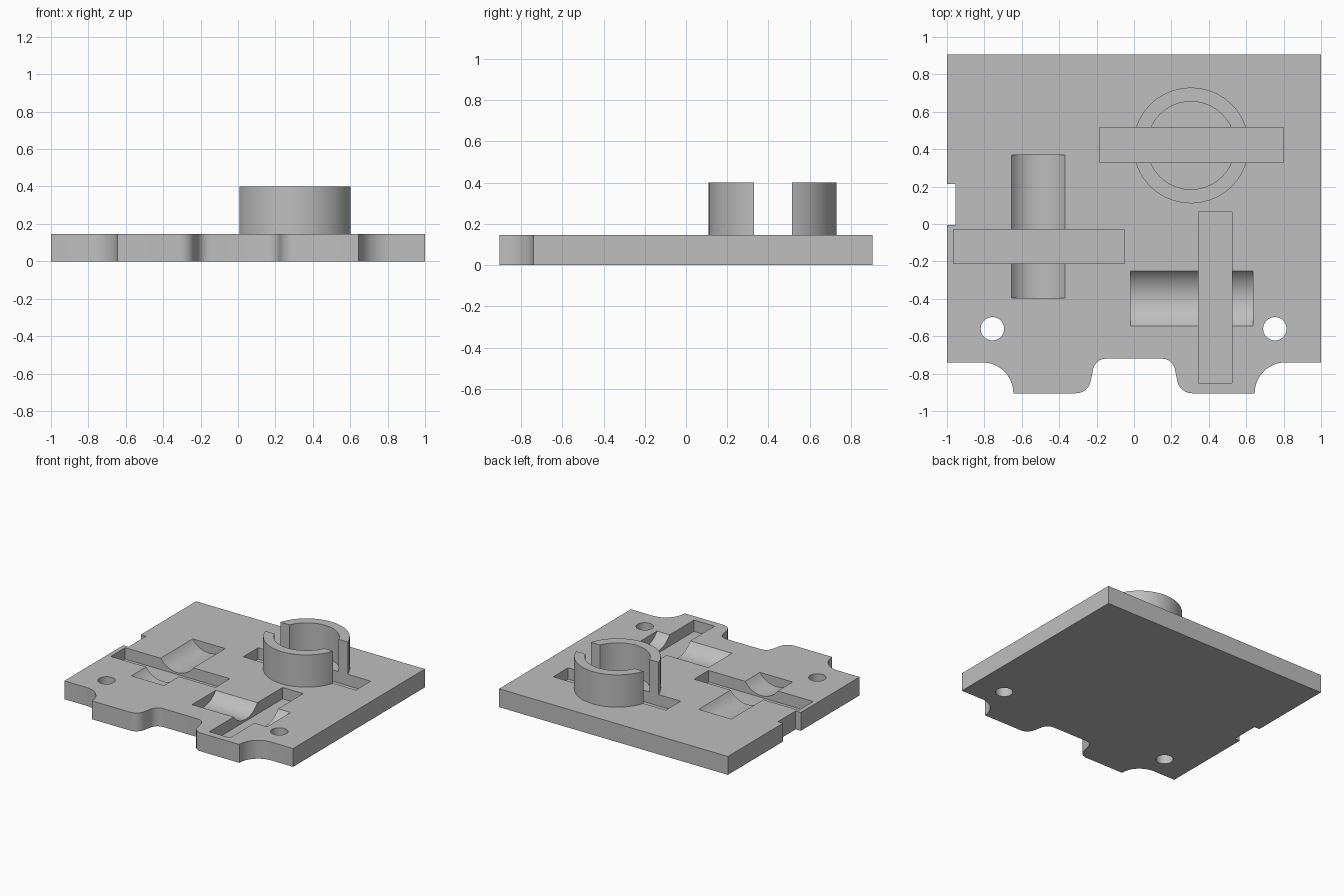
import bpy, bmesh, math
from mathutils import Vector

if "Cube" in bpy.data.objects:
    bpy.data.objects.remove(bpy.data.objects["Cube"])

T = 0.145          # plate thickness
SLOT_FLOOR = 0.055
RING_TOP = 0.40

grey = bpy.data.materials.new("plain grey")
grey.diffuse_color = (0.52, 0.52, 0.52, 1)
grey.use_nodes = True
grey.node_tree.nodes["Principled BSDF"].inputs["Base Color"].default_value = grey.diffuse_color


def prism(name, loops, z0, z1):
    """Extrude an outline (with optional matching inner loop) from z0 to z1."""
    bm = bmesh.new()
    for pts in loops:
        bm.faces.new([bm.verts.new((x, y, z0)) for x, y in pts])
    geo = bmesh.ops.extrude_face_region(bm, geom=bm.faces[:])
    for v in geo["geom"]:
        if isinstance(v, bmesh.types.BMVert):
            v.co.z = z1
    bmesh.ops.recalc_face_normals(bm, faces=bm.faces)
    mesh = bpy.data.meshes.new(name)
    bm.to_mesh(mesh)
    bm.free()
    ob = bpy.data.objects.new(name, mesh)
    bpy.context.collection.objects.link(ob)
    mesh.materials.append(grey)
    return ob


def box(name, x0, x1, y0, y1, z0, z1):
    return prism(name, [[(x0, y0), (x1, y0), (x1, y1), (x0, y1)]], z0, z1)


def arc(cx, cy, r, a0, a1, n=8):
    return [(cx + r * math.cos(math.radians(a0 + (a1 - a0) * i / n)),
             cy + r * math.sin(math.radians(a0 + (a1 - a0) * i / n))) for i in range(n + 1)]


def disc(name, x, y, r, n, z0, z1):
    return prism(name, [arc(x, y, r, 0, 360, n)[:-1]], z0, z1)


def trough(name, width, depth, length, centre, along_y):
    """Shallow cylinder segment used to scoop a round-bottomed recess."""
    r = (width ** 2 / 4 + depth ** 2) / (2 * depth)
    half = math.degrees(math.asin(width / 2 / r))
    pts = arc(0, r - depth, r, -90 - half, -90 + half, 20)
    pts += [(width / 2, 0.1), (-width / 2, 0.1)]
    ob = prism(name, [pts], -length / 2, length / 2)
    for v in ob.data.vertices:
        a, b, c = v.co
        v.co = Vector((a, c, b) if along_y else (c, a, b)) + Vector((*centre, T))
    bm = bmesh.new()
    bm.from_mesh(ob.data)
    bmesh.ops.recalc_face_normals(bm, faces=bm.faces)
    bm.to_mesh(ob.data)
    bm.free()
    return ob


def cut(target, cutters):
    bpy.context.view_layer.objects.active = target
    for c in cutters:
        m = target.modifiers.new("cut", 'BOOLEAN')
        m.operation, m.solver, m.object = 'DIFFERENCE', 'EXACT', c
        bpy.ops.object.modifier_apply(modifier=m.name)


def smooth(ob):
    bpy.ops.object.select_all(action='DESELECT')
    ob.select_set(True)
    bpy.context.view_layer.objects.active = ob
    bpy.ops.object.shade_smooth_by_angle(angle=math.radians(30))


# Plate outline: right half of the scalloped front edge, then mirrored
front = [(0.15, -0.72)] + arc(0.15, -0.79, 0.07, 75, 12, 5)
front += arc(0.31, -0.825, 0.08, 192, 270, 6)
front += arc(0.81, -0.905, 0.165, 180, 90, 10) + [(1, -0.74)]
left = [(-x, y) for x, y in reversed(front)]
notch = [(-1, 0.905), (-1, 0.215), (-0.955, 0.215), (-0.955, -0.005), (-1, -0.005)]
plate = prism("plate", [left + front + [(1, 0.905)] + notch], 0, T)

# Round post socket: a tube standing on the plate
ring = disc("split_ring", 0.305, 0.42, 0.31, 40, T, RING_TOP)
bore = disc("bore_cutter", 0.305, 0.42, 0.235, 40, T - 0.1, RING_TOP + 0.1)

# Rectangular slots; the first also splits the ring
slots = [box("slot_cutter", *s, SLOT_FLOOR, 0.6) for s in (
    (-0.185, 0.80, 0.33, 0.515),
    (-0.965, -0.05, -0.21, -0.03),
    (0.345, 0.525, -0.85, 0.065))]

# Round-bottomed recesses crossing two of the slots
troughs = [
    trough("trough_cutter", 0.285, 0.075, 0.765, (-0.5125, -0.0125), True),
    trough("trough_cutter", 0.295, 0.075, 0.655, (0.3075, -0.3975), False)]

# Screw holes
holes = [disc("hole_cutter", x, -0.56, 0.063, 20, -0.1, 0.3) for x in (-0.757, 0.753)]

cut(ring, [bore, slots[0]])
cut(plate, slots + troughs + holes)
for ob in (plate, ring):
    smooth(ob)
for c in [bore] + slots + troughs + holes:
    bpy.data.objects.remove(c)
